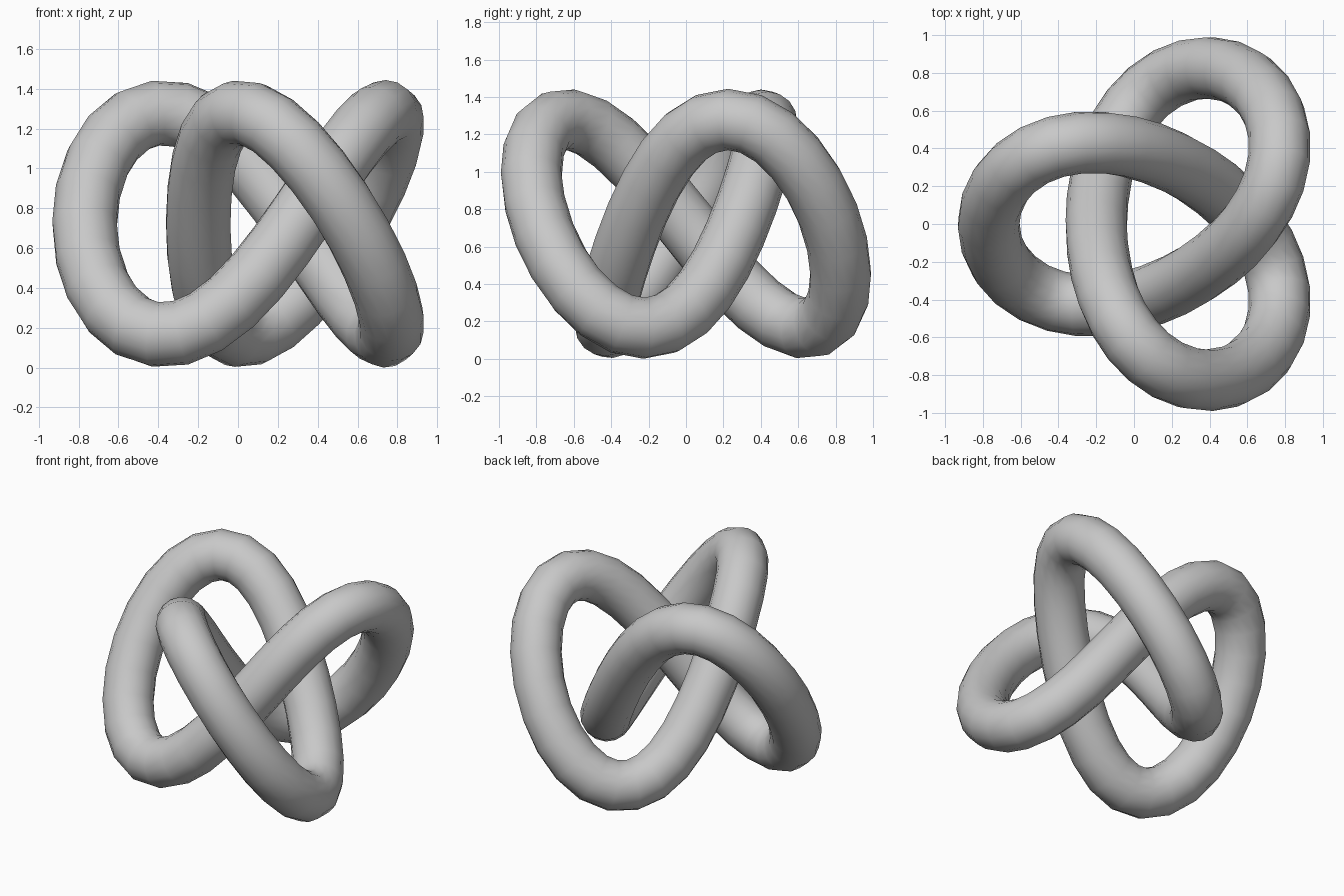
import bpy
from math import cos, sin, tau

if "Cube" in bpy.data.objects:
    bpy.data.objects.remove(bpy.data.objects["Cube"], do_unlink=True)

SEGMENTS = 64
TUBE = 0.164
MID_Z, RISE = 0.722, 0.558
SHIFT_X = 0.128
# Each pair is (amplitude, turns) of one circular motion of the knot path
MOTIONS = [(0.255, 1), (0.613, -2), (0.03, -5)]


def knot_point(t):
    x = SHIFT_X - sum(a * cos(n * t) for a, n in MOTIONS)
    y = -sum(a * sin(n * t) for a, n in MOTIONS)
    return x, y, MID_Z + RISE * sin(3 * t)


# Plain grey surface
grey = bpy.data.materials.new("light_grey")
grey.use_nodes = True
colour = (0.58, 0.58, 0.58, 1)
grey.diffuse_color = colour
for node in grey.node_tree.nodes:
    if node.type == 'BSDF_PRINCIPLED':
        node.inputs["Base Color"].default_value = colour
        node.inputs["Roughness"].default_value = 0.6

# Closed three-lobed path with a round bevel
curve = bpy.data.curves.new("knot_tube", 'CURVE')
curve.dimensions = '3D'
curve.twist_mode = 'MINIMUM'
curve.bevel_depth = TUBE
curve.bevel_resolution = 6
path = curve.splines.new('POLY')
path.points.add(SEGMENTS - 1)
for i, point in enumerate(path.points):
    point.co = (*knot_point(tau * i / SEGMENTS), 1)
path.use_cyclic_u = True
curve.materials.append(grey)

# Turn the tube into a smooth mesh
knot = bpy.data.objects.new("knot_tube", curve)
bpy.context.collection.objects.link(knot)
for other in bpy.context.selected_objects:
    other.select_set(False)
knot.select_set(True)
bpy.context.view_layer.objects.active = knot
bpy.ops.object.convert(target='MESH')
bpy.ops.object.shade_smooth()
